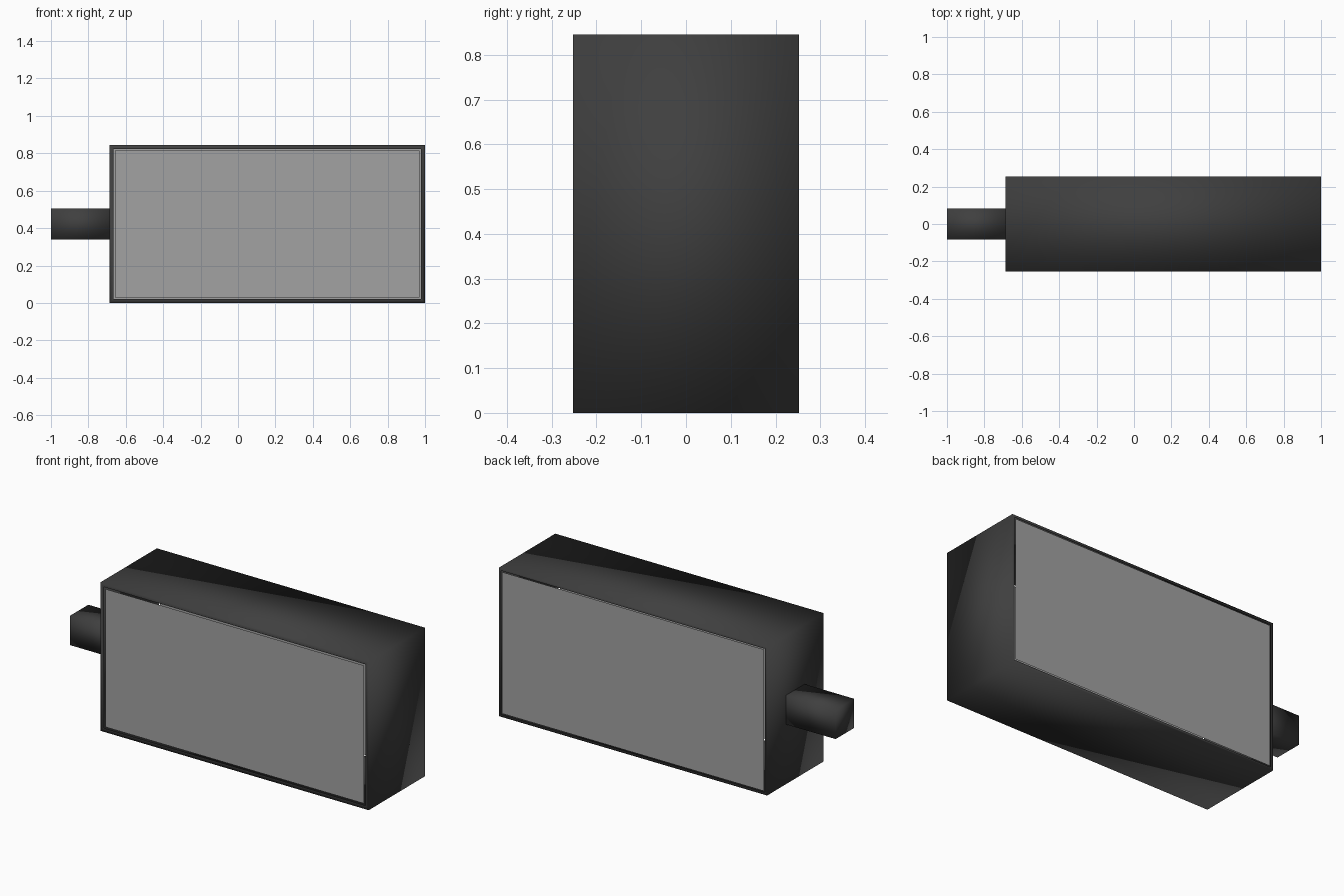
import bpy, bmesh
from mathutils import Vector

if "Cube" in bpy.data.objects:
    bpy.data.objects.remove(bpy.data.objects["Cube"])


def material(name, shade):
    mat = bpy.data.materials.new(name)
    mat.diffuse_color = (shade, shade, shade, 1)
    mat.use_nodes = True
    mat.node_tree.nodes["Principled BSDF"].inputs["Base Color"].default_value = mat.diffuse_color
    return mat


def finish(name, bm, mat, smooth=False):
    for f in bm.faces:
        f.smooth = smooth
    me = bpy.data.meshes.new(name)
    bm.to_mesh(me)
    bm.free()
    me.materials.append(mat)
    ob = bpy.data.objects.new(name, me)
    bpy.context.collection.objects.link(ob)
    return ob


def box(lo, hi):
    lo, hi = Vector(lo), Vector(hi)
    bm = bmesh.new()
    bmesh.ops.create_cube(bm, size=1)
    bmesh.ops.scale(bm, verts=bm.verts, vec=hi - lo)
    bmesh.ops.translate(bm, verts=bm.verts, vec=(lo + hi) / 2)
    return bm


X0, X1, Y, H = -0.688, 1.0, 0.253, 0.845
RIMS = {-1: 0.03, 1: 0.02}      # border width, front and back
dark = material("dark_casing", 0.05)
pane = material("light_panel", 0.36)

# Sign casing: box with an open, bordered window on front and back
bm = box((X0, -Y, 0), (X1, Y, H))
for side, rim in RIMS.items():
    bm.normal_update()
    face = max(bm.faces, key=lambda f: f.normal.y * side)
    bmesh.ops.inset_region(bm, faces=[face], thickness=rim)
    bmesh.ops.delete(bm, geom=[face], context='FACES_ONLY')
finish("sign_casing", bm, dark, smooth=True)

# Flat display panels filling both windows
for side, rim in RIMS.items():
    xs = (X0 + rim, X1 - rim)
    pts = [(xs[0], rim), (xs[1], rim), (xs[1], H - rim), (xs[0], H - rim)]
    if side > 0:
        pts.reverse()
    bm = bmesh.new()
    bm.faces.new([bm.verts.new((x, side * Y, z)) for x, z in pts])
    finish("front_panel" if side < 0 else "back_panel", bm, pane)

# Square mounting arm on the left
R = 0.083
finish("mounting_arm", box((-1, -R, H / 2 - R), (X0, R, H / 2 + R)), dark, smooth=True)
